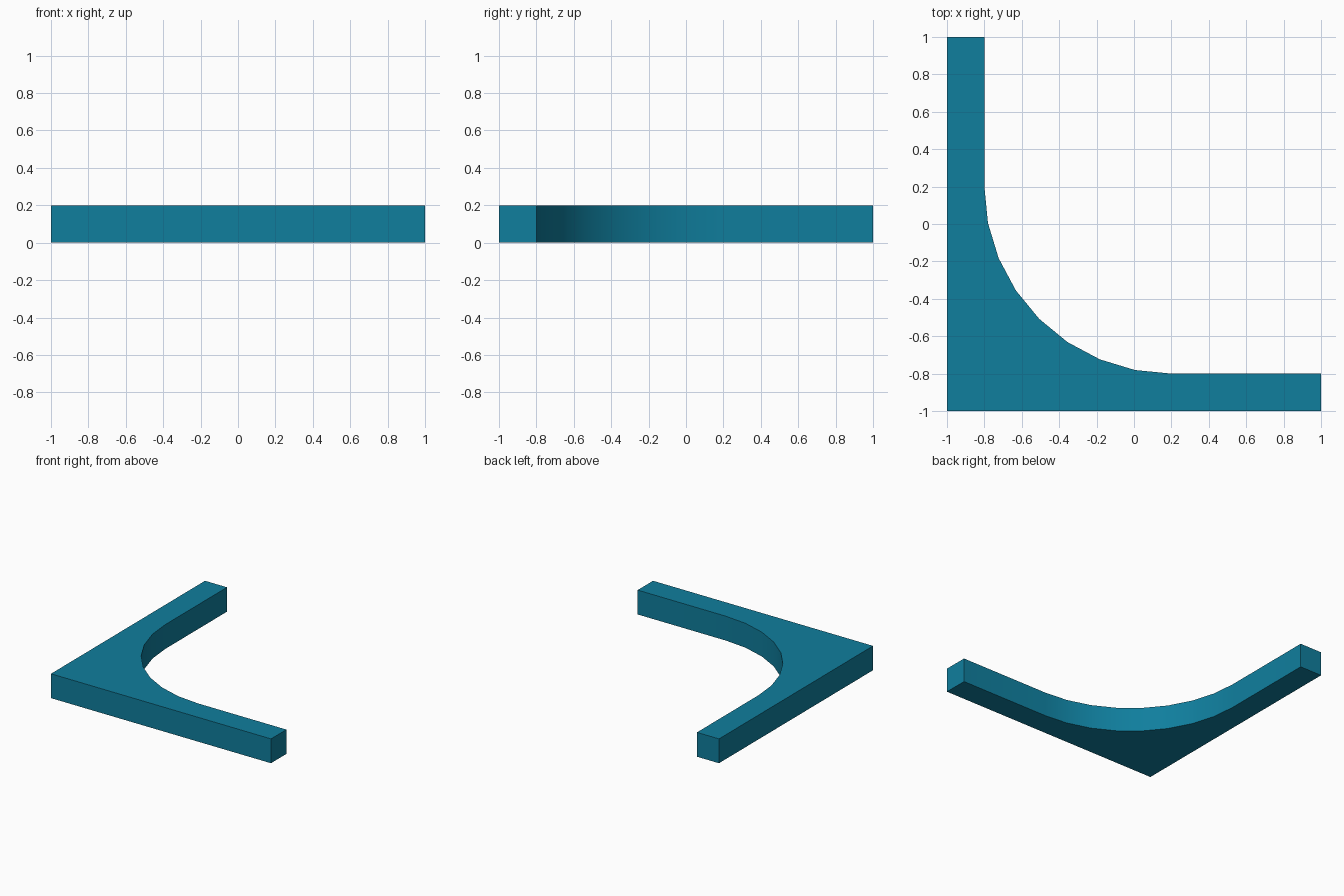
import bpy, bmesh, math

if "Cube" in bpy.data.objects:
    bpy.data.objects.remove(bpy.data.objects["Cube"])

HEIGHT, ARM, RADIUS, STEPS = 0.2, 0.2, 1.0, 8

# Material
teal = bpy.data.materials.new("teal blue")
teal.diffuse_color = (0.005, 0.21, 0.34, 1)
teal.use_nodes = True
teal.node_tree.nodes["Principled BSDF"].inputs["Base Color"].default_value = teal.diffuse_color

# L-shaped outline with a large concave fillet on the inner corner
inner = -1 + ARM
centre = inner + RADIUS
outline = [(-1, 1), (-1, -1), (1, -1), (1, inner)]
for i in range(STEPS + 1):
    a = math.radians(270 - 90 * i / STEPS)
    outline.append((centre + RADIUS * math.cos(a), centre + RADIUS * math.sin(a)))
outline.append((inner, 1))

# Corner bracket: extrude the outline upward
bm = bmesh.new()
base = bm.faces.new([bm.verts.new((x, y, 0)) for x, y in outline])
ext = bmesh.ops.extrude_face_region(bm, geom=[base], use_keep_orig=True)
top = [g for g in ext["geom"] if isinstance(g, bmesh.types.BMVert)]
bmesh.ops.translate(bm, verts=top, vec=(0, 0, HEIGHT))
bmesh.ops.recalc_face_normals(bm, faces=bm.faces)
mesh = bpy.data.meshes.new("corner_bracket")
bm.to_mesh(mesh)
bm.free()
mesh.materials.append(teal)
bracket = bpy.data.objects.new("corner_bracket", mesh)
bpy.context.collection.objects.link(bracket)

# Smooth the curved inner wall, keep the corners sharp
bpy.context.view_layer.objects.active = bracket
bracket.select_set(True)
bpy.ops.object.shade_smooth_by_angle(angle=math.radians(30))
